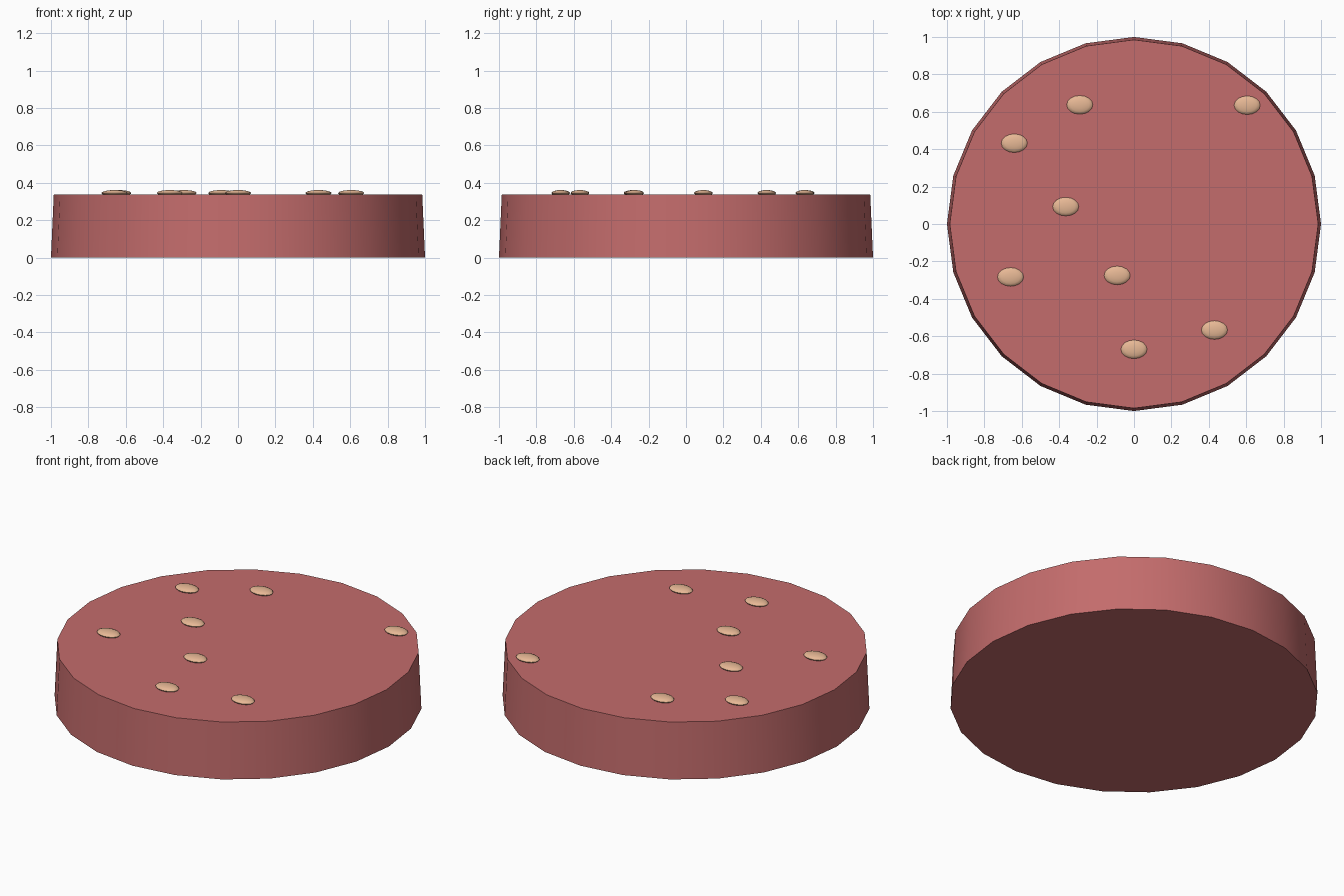
import bpy
from math import radians

if "Cube" in bpy.data.objects:
    bpy.data.objects.remove(bpy.data.objects["Cube"])


def material(name, color):
    m = bpy.data.materials.new(name)
    m.diffuse_color = color
    m.use_nodes = True
    m.node_tree.nodes["Principled BSDF"].inputs["Base Color"].default_value = m.diffuse_color
    return m


def finish(name, mat):
    obj = bpy.context.object
    obj.name = name
    obj.data.materials.append(mat)
    bpy.ops.object.shade_smooth_by_angle(angle=radians(35))
    return obj


red = material("slice_red", (0.55, 0.15, 0.15, 1))
tan = material("fleck_tan", (0.80, 0.48, 0.30, 1))

# Slightly tapered 24-sided slice
HEIGHT = 0.337
bpy.ops.mesh.primitive_cone_add(vertices=24, radius1=1.0, radius2=0.985,
                                depth=HEIGHT, location=(0, 0, HEIGHT / 2))
finish("slice", red)

# Flat oval flecks scattered on the top face
spots = [(-0.29, 0.637), (0.605, 0.635), (-0.64, 0.432), (-0.365, 0.093),
         (-0.66, -0.283), (-0.09, -0.275), (0.43, -0.567), (0.0, -0.67)]
for i, (x, y) in enumerate(spots):
    bpy.ops.mesh.primitive_uv_sphere_add(segments=16, ring_count=8, radius=1,
                                         location=(x, y, 0.345))
    bpy.context.object.scale = (0.07, 0.05, 0.016)
    bpy.ops.object.transform_apply(location=False, rotation=False, scale=True)
    fleck = finish(f"fleck_{i + 1}", tan)
    fleck.data.shade_smooth()
